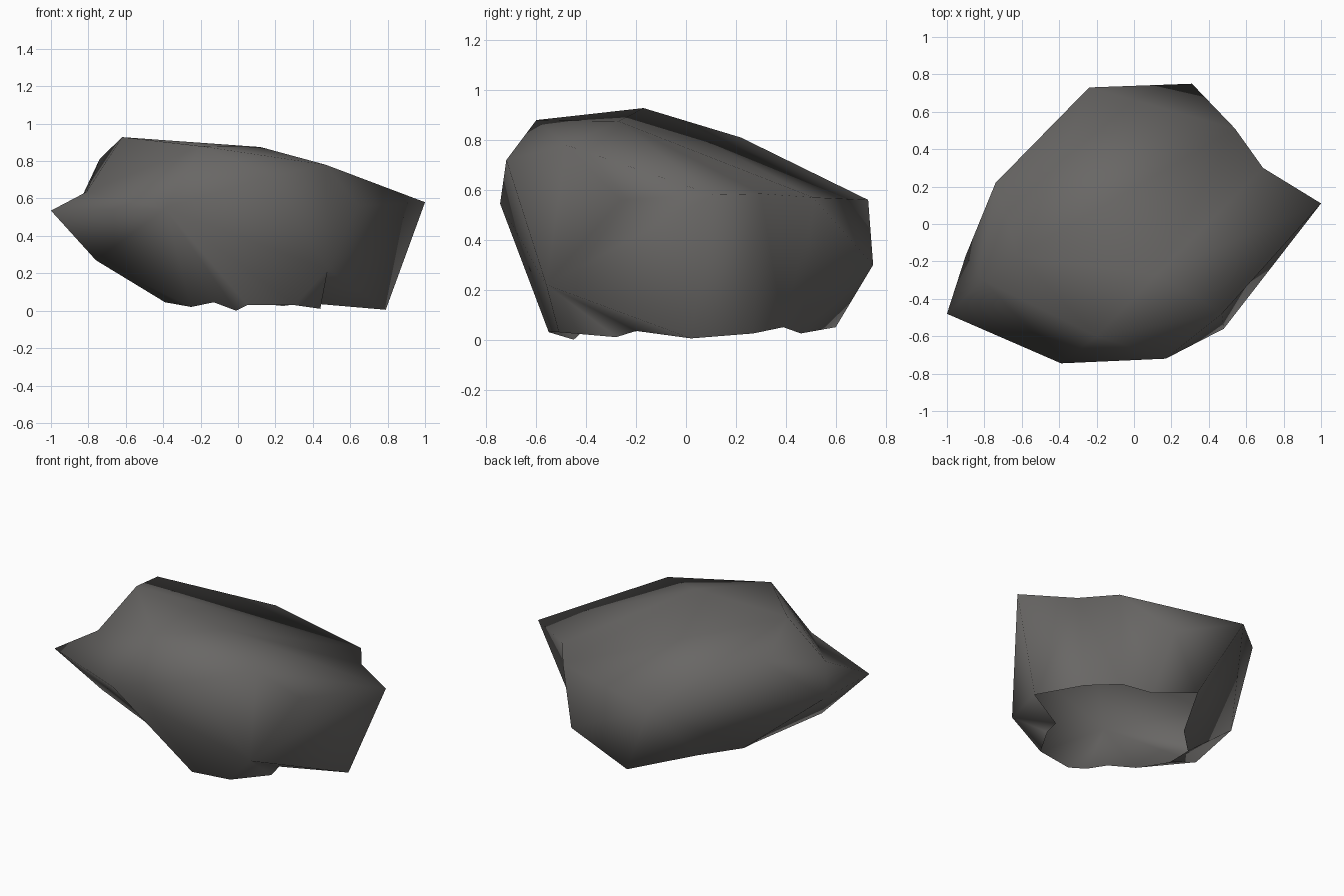
import bpy, bmesh, math

if "Cube" in bpy.data.objects:
    bpy.data.objects.remove(bpy.data.objects["Cube"])

# Corner points of the boulder, by level
P = {
    # shoulder ring, anticlockwise from the right tip
    "T": (1, .11, .58), "K": (.69, .30, .585), "J": (.54, .51, .57), "H": (-.24, .73, .56),
    "C": (-.74, .22, .81), "M": (-.9, -.17, .47), "A": (-1, -.48, .535), "P": (-.39, -.745, .545),
    "G": (.17, -.72, .72), "F": (.47, -.48, .78), "R": (.64, -.26, .56),
    # belly
    "I": (.31, .75, .3), "X": (-.76, -.33, .27), "Q": (.48, -.56, .22),
    # crown
    "B": (-.62, -.17, .928), "N": (-.81, -.3, .635), "D": (-.2, -.6, .88), "E": (.12, -.27, .875),
}
# Ragged open foot
foot = [(.79, .02, .005), (.61, .27, .025), (.42, .39, .05), (.24, .46, .025), (.01, .6, .05),
        (-.22, .2, .05), (-.42, 0, .075), (-.39, -.13, .045), (-.25, -.28, .02), (-.13, -.4, .045),
        (-.01, -.45, 0), (.05, -.55, .03), (.3, -.51, .03), (.44, -.28, .01), (.44, -.2, .035)]
P.update({i: p for i, p in enumerate(foot)})

bm = bmesh.new()
V = {k: bm.verts.new(p) for k, p in P.items()}


def tri(*keys):
    if len(set(keys)) == 3:
        bm.faces.new([V[k] for k in keys])


def fan(hub, ring):
    for a, b in zip(ring, ring[1:]):
        tri(hub, a, b)


def angles(ring):
    a = [math.atan2(P[k][1], P[k][0]) % math.tau for k in ring]
    return a + [a[0] + math.tau]


def stitch(up, low):
    """Join two rings by triangles, always advancing the one that lags in angle."""
    ua, la = angles(up), angles(low)
    up, low = list(up) + [up[0]], list(low) + [low[0]]
    i = j = 0
    while i < len(up) - 1 or j < len(low) - 1:
        if j == len(low) - 1 or (i < len(up) - 1 and ua[i + 1] <= la[j + 1]):
            tri(up[i], low[j], up[i + 1])
            i += 1
        else:
            tri(up[i], low[j], low[j + 1])
            j += 1


# Sides
stitch("TKJHCMAPGFR", "TKJIHMXPQ")
stitch("TKJIHMXPQ", range(len(foot)))
tri("F", "R", "T")
# Crown
fan("E", "FTKJBDF")
fan("B", "JHCND")
fan("D", "NPGF")
fan("N", "CMAP")

bmesh.ops.recalc_face_normals(bm, faces=bm.faces)
if sum(f.normal.z * f.calc_area() for f in bm.faces) < 0:
    bmesh.ops.reverse_faces(bm, faces=bm.faces)
mesh = bpy.data.meshes.new("boulder")
bm.to_mesh(mesh)
bm.free()

stone = bpy.data.materials.new("dark grey stone")
stone.diffuse_color = (.14, .135, .13, 1)
stone.use_nodes = True
stone.node_tree.nodes["Principled BSDF"].inputs["Base Color"].default_value = stone.diffuse_color
mesh.materials.append(stone)
rock = bpy.data.objects.new("boulder", mesh)
bpy.context.collection.objects.link(rock)
bpy.context.view_layer.objects.active = rock
rock.select_set(True)
bpy.ops.object.shade_smooth_by_angle(angle=math.radians(110))
